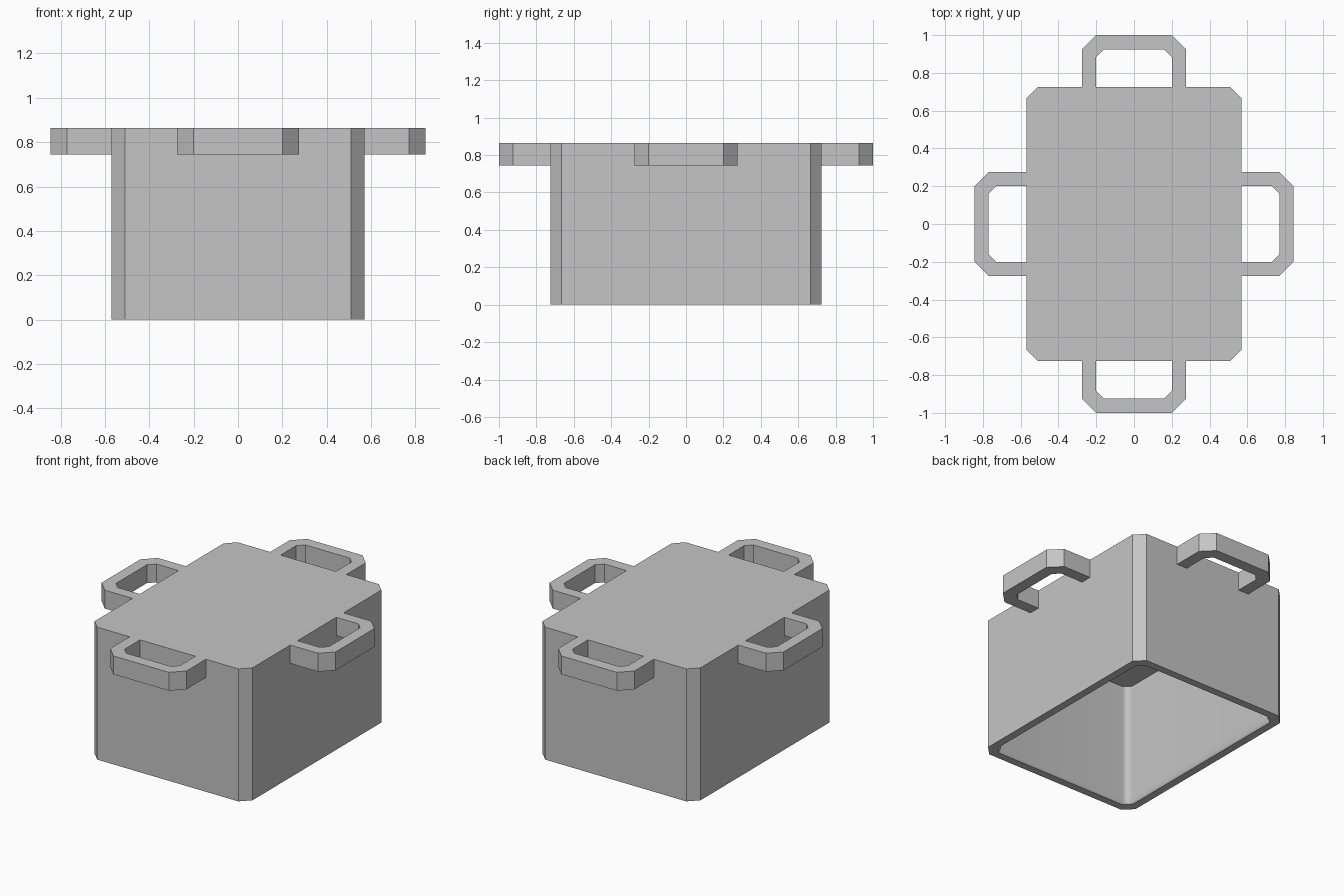
import bpy
import bmesh
from math import pi
from mathutils import Matrix

if "Cube" in bpy.data.objects:
    bpy.data.objects.remove(bpy.data.objects["Cube"])

HALF_X, HALF_Y, TOP = 0.57, 0.725, 0.865
CORNER = 0.06
HANDLE_BOTTOM = 0.745

# One plain grey for everything
grey = bpy.data.materials.new("light_grey")
grey.use_nodes = True
grey.diffuse_color = (0.56, 0.56, 0.56, 1)
grey.node_tree.nodes["Principled BSDF"].inputs["Base Color"].default_value = grey.diffuse_color


def finish(bm, name):
    bmesh.ops.recalc_face_normals(bm, faces=bm.faces)
    mesh = bpy.data.meshes.new(name)
    bm.to_mesh(mesh)
    bm.free()
    mesh.materials.append(grey)
    obj = bpy.data.objects.new(name, mesh)
    bpy.context.collection.objects.link(obj)
    return obj


def ring(bm, inset, z, cut):
    """Rectangle with cut corners, set in from the outer wall."""
    x, y = HALF_X - inset, HALF_Y - inset
    quarter = [(x, y - cut), (x - cut, y)]
    points = quarter + [(-a, b) for a, b in reversed(quarter)]
    points += [(-a, -b) for a, b in points]
    return [bm.verts.new((a, b, z)) for a, b in points]


def bridge(bm, lower, upper, smooth):
    n = len(lower)
    for i in range(n):
        j = (i + 1) % n
        face = bm.faces.new((lower[i], lower[j], upper[j], upper[i]))
        face.smooth = smooth


# Hollow box, open underneath, with a softened inner rim
bm = bmesh.new()
rings = [ring(bm, 0, TOP, CORNER), ring(bm, 0, 0, CORNER),
         ring(bm, 0.05, 0, 0.045), ring(bm, 0.06, 0.015, 0.04),
         ring(bm, 0.06, 0.06, 0.04), ring(bm, 0.06, 0.80, 0.04)]
for i in range(len(rings) - 1):
    bridge(bm, rings[i], rings[i + 1], smooth=i >= 2)
bm.faces.new(rings[0])
bm.faces.new(rings[-1])
body = finish(bm, "hollow_box")
weighted = body.modifiers.new("even_shading", 'WEIGHTED_NORMAL')
weighted.keep_sharp = True


# Four loop handles level with the top
def handle(name, wall, angle):
    bm = bmesh.new()
    outer = [(0.275, 0), (0.275, 0.2), (0.2, 0.275)]
    inner = [(0.2, 0), (0.2, 0.16), (0.16, 0.2)]
    outer += [(-a, b) for a, b in reversed(outer)]
    inner += [(-a, b) for a, b in reversed(inner)]
    rows = [[bm.verts.new((a, -wall - b, HANDLE_BOTTOM)) for a, b in path]
            for path in (outer, inner)]
    for i in range(len(outer) - 1):
        bm.faces.new((rows[0][i], rows[0][i + 1], rows[1][i + 1], rows[1][i]))
    grown = bmesh.ops.extrude_face_region(bm, geom=bm.faces[:], use_keep_orig=True)
    lifted = [v for v in grown["geom"] if isinstance(v, bmesh.types.BMVert)]
    bmesh.ops.translate(bm, verts=lifted, vec=(0, 0, TOP - HANDLE_BOTTOM))
    bmesh.ops.rotate(bm, verts=bm.verts, cent=(0, 0, 0),
                     matrix=Matrix.Rotation(angle, 3, 'Z'))
    finish(bm, name)


for i, (side, wall) in enumerate([("front", HALF_Y), ("left", HALF_X),
                                  ("back", HALF_Y), ("right", HALF_X)]):
    handle(side + "_handle", wall, i * pi / 2)
